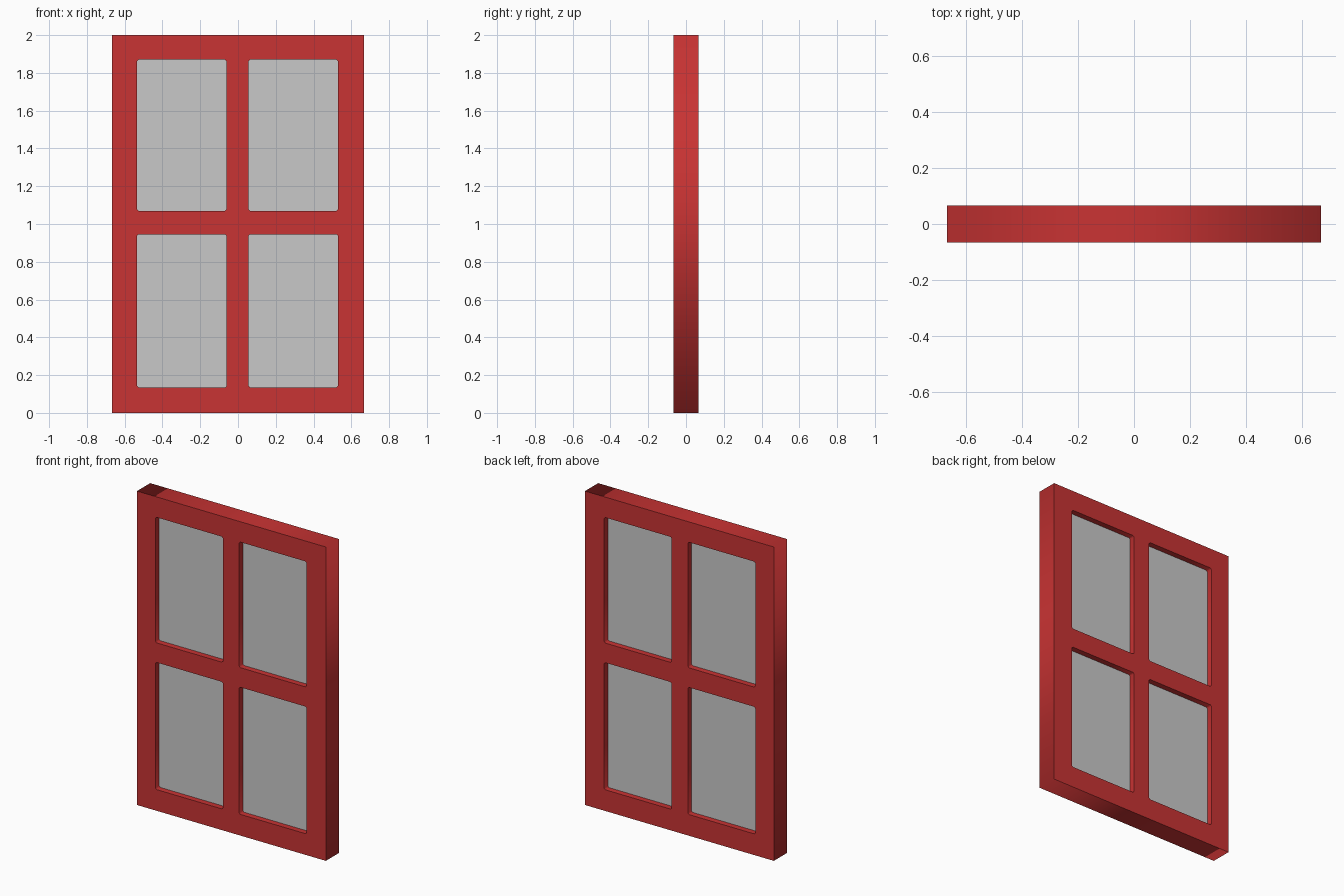
import bpy, math

if "Cube" in bpy.data.objects:
    bpy.data.objects.remove(bpy.data.objects["Cube"])

HALF_W, HALF_D, GLASS_D = 0.666, 0.0665, 0.03
COLS = [(-0.535, -0.06), (0.055, 0.53)]
ROWS = [(0.135, 0.945), (1.07, 1.87)]


def material(name, rgb):
    m = bpy.data.materials.new(name)
    m.diffuse_color = (*rgb, 1)
    m.use_nodes = True
    m.node_tree.nodes["Principled BSDF"].inputs["Base Color"].default_value = m.diffuse_color
    return m


red = material("red paint", (0.58, 0.033, 0.033))
grey = material("grey glass", (0.584, 0.584, 0.584))


def outline(curve, pts):
    s = curve.splines.new('POLY')
    s.points.add(len(pts) - 1)
    for p, (x, z) in zip(s.points, pts):
        p.co = (x, z, 0, 1)
    s.use_cyclic_u = True


def clipped_rect(x0, x1, z0, z1, c):
    return [(x0 + c, z0), (x1 - c, z0), (x1, z0 + c), (x1, z1 - c),
            (x1 - c, z1), (x0 + c, z1), (x0, z1 - c), (x0, z0 + c)]


# Frame: one outline with four slightly clipped openings, extruded
curve = bpy.data.curves.new("window_frame", 'CURVE')
curve.dimensions = '2D'
curve.fill_mode = 'BOTH'
curve.extrude = HALF_D
outline(curve, [(-HALF_W, 0), (HALF_W, 0), (HALF_W, 2), (-HALF_W, 2)])
for x0, x1 in COLS:
    for z0, z1 in ROWS:
        outline(curve, clipped_rect(x0, x1, z0, z1, 0.008))
curve.materials.append(red)
frame = bpy.data.objects.new("window_frame", curve)
frame.rotation_euler.x = math.pi / 2
bpy.context.collection.objects.link(frame)
bpy.context.view_layer.objects.active = frame
frame.select_set(True)
bpy.ops.object.convert(target='MESH')
bpy.ops.object.transform_apply(location=False, rotation=True, scale=False)

# Glass panes, recessed equally on both sides and let into the frame
for i, (x0, x1) in enumerate(COLS):
    for j, (z0, z1) in enumerate(ROWS):
        bpy.ops.mesh.primitive_cube_add(
            size=1, location=((x0 + x1) / 2, 0, (z0 + z1) / 2))
        pane = bpy.context.object
        pane.name = ("lower", "upper")[j] + "_" + ("left", "right")[i] + "_pane"
        pane.scale = (x1 - x0 + 0.004, 2 * GLASS_D, z1 - z0 + 0.004)
        pane.data.materials.append(grey)
